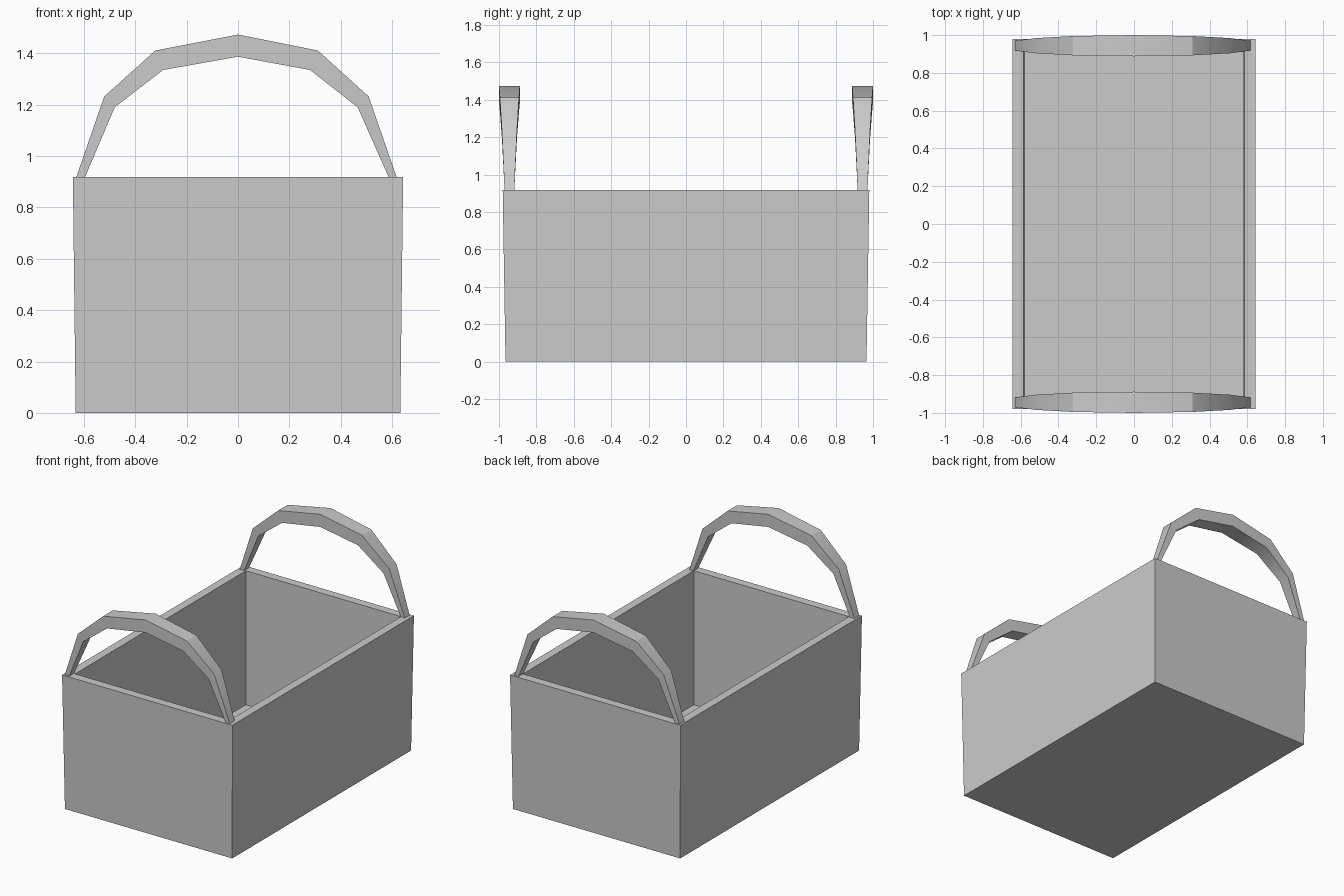
import bpy, bmesh, math

if "Cube" in bpy.data.objects:
    bpy.data.objects.remove(bpy.data.objects["Cube"])


def finish(name, bm):
    bmesh.ops.recalc_face_normals(bm, faces=bm.faces)
    me = bpy.data.meshes.new(name)
    bm.to_mesh(me)
    bm.free()
    ob = bpy.data.objects.new(name, me)
    bpy.context.collection.objects.link(ob)
    return ob


def bridge(bm, a, b):
    n = len(a)
    for i in range(n):
        j = (i + 1) % n
        bm.faces.new((a[i], a[j], b[j], b[i]))


# Tapered open box: outer bottom, outer rim, inner rim, inner floor
bm = bmesh.new()
rings = []
for hx, hy, z in [(0.632, 0.965, 0), (0.643, 0.98, 0.918),
                  (0.586, 0.922, 0.918), (0.578, 0.91, 0.01)]:
    rings.append([bm.verts.new((sx * hx, sy * hy, z))
                  for sx, sy in ((-1, -1), (1, -1), (1, 1), (-1, 1))])
for a, b in zip(rings, rings[1:]):
    bridge(bm, a, b)
bm.faces.new(rings[0])
bm.faces.new(rings[-1])
finish("basket_body", bm)

# Arched handles: (outer x, outer z, inner x, inner z, half width) per station
stations = [(-0.630, 0.917, -0.596, 0.917, 0.026),
            (-0.521, 1.232, -0.480, 1.190, 0.040),
            (-0.322, 1.411, -0.292, 1.335, 0.051),
            (0.000, 1.473, 0.000, 1.387, 0.056),
            (0.311, 1.411, 0.281, 1.335, 0.051),
            (0.509, 1.232, 0.466, 1.190, 0.040),
            (0.618, 0.917, 0.587, 0.917, 0.026)]
for side, name in ((-1, "front_handle"), (1, "back_handle")):
    bm = bmesh.new()
    loops = []
    for ox, oz, ix, iz, w in stations:
        y = side * 0.944
        loops.append([bm.verts.new(p) for p in (
            (ox, y - w, oz), (ox, y + w, oz), (ix, y + w, iz), (ix, y - w, iz))])
    for a, b in zip(loops, loops[1:]):
        bridge(bm, a, b)
    bm.faces.new(loops[0])
    bm.faces.new(loops[-1])
    ob = finish(name, bm)
    bpy.ops.object.select_all(action='DESELECT')
    ob.select_set(True)
    bpy.context.view_layer.objects.active = ob
    bpy.ops.object.shade_smooth_by_angle(angle=math.radians(30))
